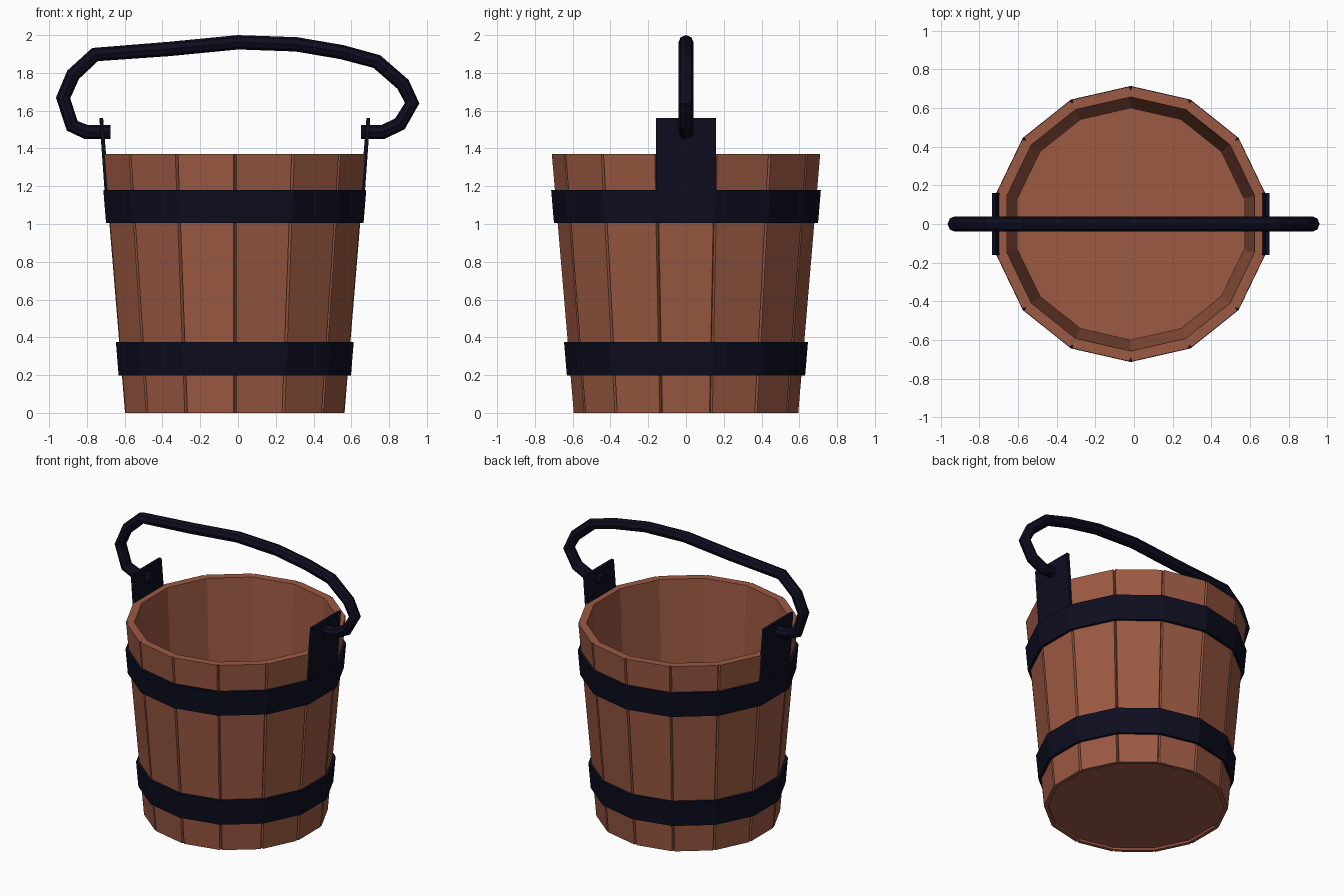
import bpy, bmesh, math
from mathutils import Vector

if "Cube" in bpy.data.objects:
    bpy.data.objects.remove(bpy.data.objects["Cube"])

CX = -0.017          # bucket axis is slightly left of the handle's centre
SIDES = 14
HEIGHT = 1.37
R_BOTTOM, R_TOP = 0.596, 0.712


def material(name, rgb):
    m = bpy.data.materials.new(name)
    m.diffuse_color = (*rgb, 1.0)
    m.use_nodes = True
    m.node_tree.nodes["Principled BSDF"].inputs["Base Color"].default_value = m.diffuse_color
    return m


wood = material("reddish_brown_wood", (0.33, 0.10, 0.055))
iron = material("dark_blue_iron", (0.004, 0.004, 0.014))


def body_radius(z):
    return R_BOTTOM + (R_TOP - R_BOTTOM) * z / HEIGHT


def corner(i, r):
    a = math.pi / 2 + 2 * math.pi * i / SIDES
    return Vector((CX + r * math.cos(a), r * math.sin(a), 0))


def polygon_loop(r, z):
    return [corner(i, r) + Vector((0, 0, z)) for i in range(SIDES)]


def stave_loop(r, z, groove, half_gap=0.008):
    """Polygon with three points per corner; groove pushes the middle one in."""
    pts = []
    for i in range(SIDES):
        p = corner(i, r)
        before = (corner(i - 1, r) - p).normalized() * half_gap
        after = (corner(i + 1, r) - p).normalized() * half_gap
        for q in (p + before, corner(i, r - groove), p + after):
            pts.append(q + Vector((0, 0, z)))
    return pts


def loft(name, loops, mat, cap=True, closed=False):
    bm = bmesh.new()
    rings = [[bm.verts.new(p) for p in loop] for loop in loops]
    pairs = list(zip(rings, rings[1:]))
    if closed:
        pairs.append((rings[-1], rings[0]))
    for a, b in pairs:
        n = len(a)
        for i in range(n):
            j = (i + 1) % n
            bm.faces.new((a[i], a[j], b[j], b[i]))
    if cap:
        bm.faces.new(rings[0][::-1])
        bm.faces.new(rings[-1])
    bmesh.ops.recalc_face_normals(bm, faces=bm.faces)
    mesh = bpy.data.meshes.new(name)
    bm.to_mesh(mesh)
    bm.free()
    mesh.materials.append(mat)
    obj = bpy.data.objects.new(name, mesh)
    bpy.context.collection.objects.link(obj)
    return obj


# Bucket: recessed underside, grooved outer wall, rim, inner wall and floor
loft("bucket_body", [
    stave_loop(0.570, 0.015, 0),
    stave_loop(0.570, 0.0, 0),
    stave_loop(R_BOTTOM, 0.0, 0.018),
    stave_loop(R_TOP, HEIGHT, 0.018),
    stave_loop(0.657, HEIGHT, 0),
    stave_loop(0.600, 0.40, 0),
], wood)

# Iron hoops following the taper of the wall
for name, z0, z1 in (("lower_hoop", 0.197, 0.375), ("upper_hoop", 1.005, 1.18)):
    r0, r1 = body_radius(z0), body_radius(z1)
    loft(name, [
        polygon_loop(r0 - 0.006, z0), polygon_loop(r0 + 0.018, z0),
        polygon_loop(r1 + 0.018, z1), polygon_loop(r1 - 0.006, z1),
    ], iron, cap=False, closed=True)

# Handle plates, leaning outwards in line with the wall
for name, s in (("left_handle_plate", -1), ("right_handle_plate", 1)):
    profile = [(0.660, 1.10), (0.684, 1.10), (0.717, 1.56), (0.697, 1.56)]
    loft(name, [[Vector((CX + s * x, y, z)) for x, z in profile]
                for y in (-0.16, 0.16)], iron)

# Carrying handle: eight-sided bar swept along a hand-bent path
path = [(-0.675, 1.487), (-0.804, 1.487), (-0.878, 1.52), (-0.926, 1.667),
        (-0.873, 1.79), (-0.757, 1.897), (-0.36, 1.927), (0.0, 1.962),
        (0.31, 1.951), (0.55, 1.91), (0.735, 1.86), (0.873, 1.74),
        (0.922, 1.64), (0.857, 1.53), (0.767, 1.487), (0.65, 1.487)]
path = [Vector((x, 0, z)) for x, z in path]
rings = []
for i, p in enumerate(path):
    d_in = (p - path[max(i - 1, 0)]).normalized()
    d_out = (path[min(i + 1, len(path) - 1)] - p).normalized()
    tangent = (d_in + d_out).normalized()
    side = Vector((-tangent.z, 0, tangent.x))
    ring = []
    for k in range(8):
        a = 2 * math.pi * k / 8
        ring.append(p + side * (0.038 * math.cos(a))
                    + Vector((0, 0.040 * math.sin(a), 0)))
    rings.append(ring)
loft("carrying_handle", rings, iron)
